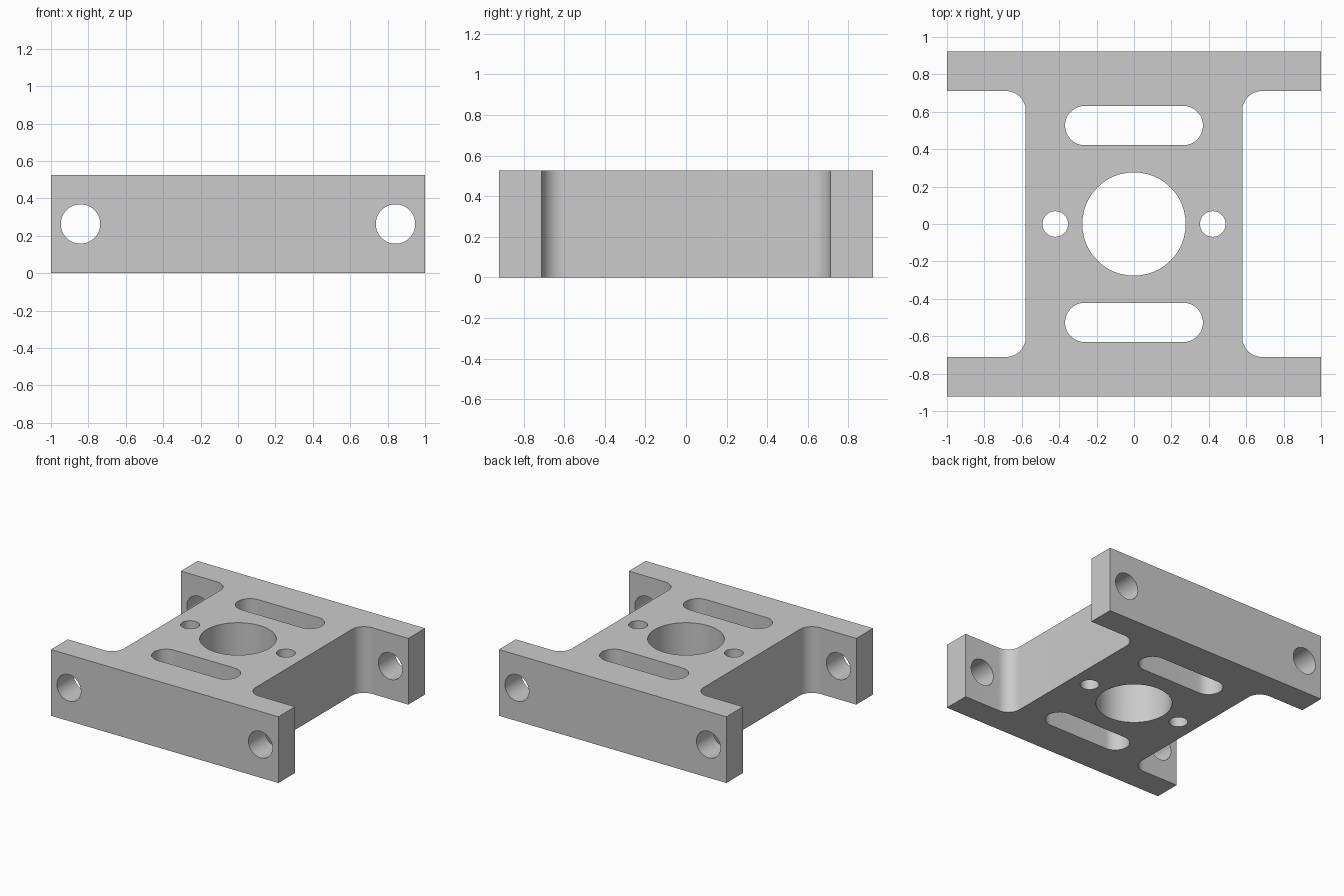
import bpy
import bmesh
from math import cos, sin, pi, radians

cube = bpy.data.objects.get("Cube")
if cube:
    bpy.data.objects.remove(cube, do_unlink=True)

U = 1 / 19            # drawing unit: the plate is 38 units wide
HALF_W, HALF_D, HEIGHT = 19 * U, 17.5 * U, 10 * U
WEB, FLANGE, FILLET = 11 * U, 13.5 * U, 2 * U

grey = bpy.data.materials.new("machined grey")
grey.use_nodes = True
grey.diffuse_color = (0.6, 0.6, 0.6, 1)
grey.node_tree.nodes["Principled BSDF"].inputs["Base Color"].default_value = (0.6, 0.6, 0.6, 1)


def arc(cx, cy, r, start, end, steps):
    angles = [radians(start + (end - start) * i / steps) for i in range(steps + 1)]
    return [(cx + r * cos(a), cy + r * sin(a)) for a in angles]


def slot(cx, cy, r, half_len=0):
    """Round hole, or a slot with round ends when half_len is given."""
    pts = arc(cx + half_len, cy, r, -90, 90, 24) + arc(cx - half_len, cy, r, 90, 270, 24)
    return pts if half_len else pts[:24] + pts[25:-1]


def add_prism(bm, points, low, high, along_y=False):
    """Extrude a closed outline along z, or along y for outlines given in x, z."""
    def place(p, d):
        return (p[0], d, p[1]) if along_y else (p[0], p[1], d)
    base = bm.faces.new([bm.verts.new(place(p, low)) for p in points])
    top = bmesh.ops.extrude_face_region(bm, geom=[base])["geom"]
    shift = (0, high - low, 0) if along_y else (0, 0, high - low)
    bmesh.ops.translate(bm, vec=shift, verts=[v for v in top if isinstance(v, bmesh.types.BMVert)])


def make_object(name, bm):
    bmesh.ops.recalc_face_normals(bm, faces=bm.faces)
    mesh = bpy.data.meshes.new(name)
    bm.to_mesh(mesh)
    bm.free()
    mesh.materials.append(grey)
    obj = bpy.data.objects.new(name, mesh)
    bpy.context.collection.objects.link(obj)
    return obj


# H-shaped body with filleted inner corners
quarter = arc(WEB + FILLET, FLANGE - FILLET, FILLET, 180, 90, 16)
quarter += [(HALF_W, FLANGE), (HALF_W, HALF_D)]
half = quarter + [(-x, y) for x, y in reversed(quarter)]
bm = bmesh.new()
add_prism(bm, half + [(-x, -y) for x, y in half], 0, HEIGHT)
body = make_object("bracket_body", bm)

# Vertical bore, pin holes and slots, then the flange bolt holes
bm = bmesh.new()
add_prism(bm, slot(0, 0, 5.25 * U), -0.1, HEIGHT + 0.1)
for side in (-1, 1):
    add_prism(bm, slot(side * 8 * U, 0, 1.3 * U), -0.1, HEIGHT + 0.1)
    add_prism(bm, slot(0, side * 10 * U, 2 * U, 5 * U), -0.1, HEIGHT + 0.1)
    add_prism(bm, slot(side * 16 * U, HEIGHT / 2, 2 * U), -HALF_D - 0.1, HALF_D + 0.1, True)
cutter = make_object("hole_cutter", bm)
cutter.hide_render = True

# Cut the holes and shade the round walls smooth
cut = body.modifiers.new("holes", "BOOLEAN")
cut.operation = "DIFFERENCE"
cut.solver = "EXACT"
cut.object = cutter
bpy.ops.object.select_all(action="DESELECT")
body.select_set(True)
bpy.context.view_layer.objects.active = body
bpy.ops.object.modifier_apply(modifier=cut.name)
bpy.data.objects.remove(cutter, do_unlink=True)
bpy.ops.object.shade_smooth_by_angle(angle=pi / 6)
